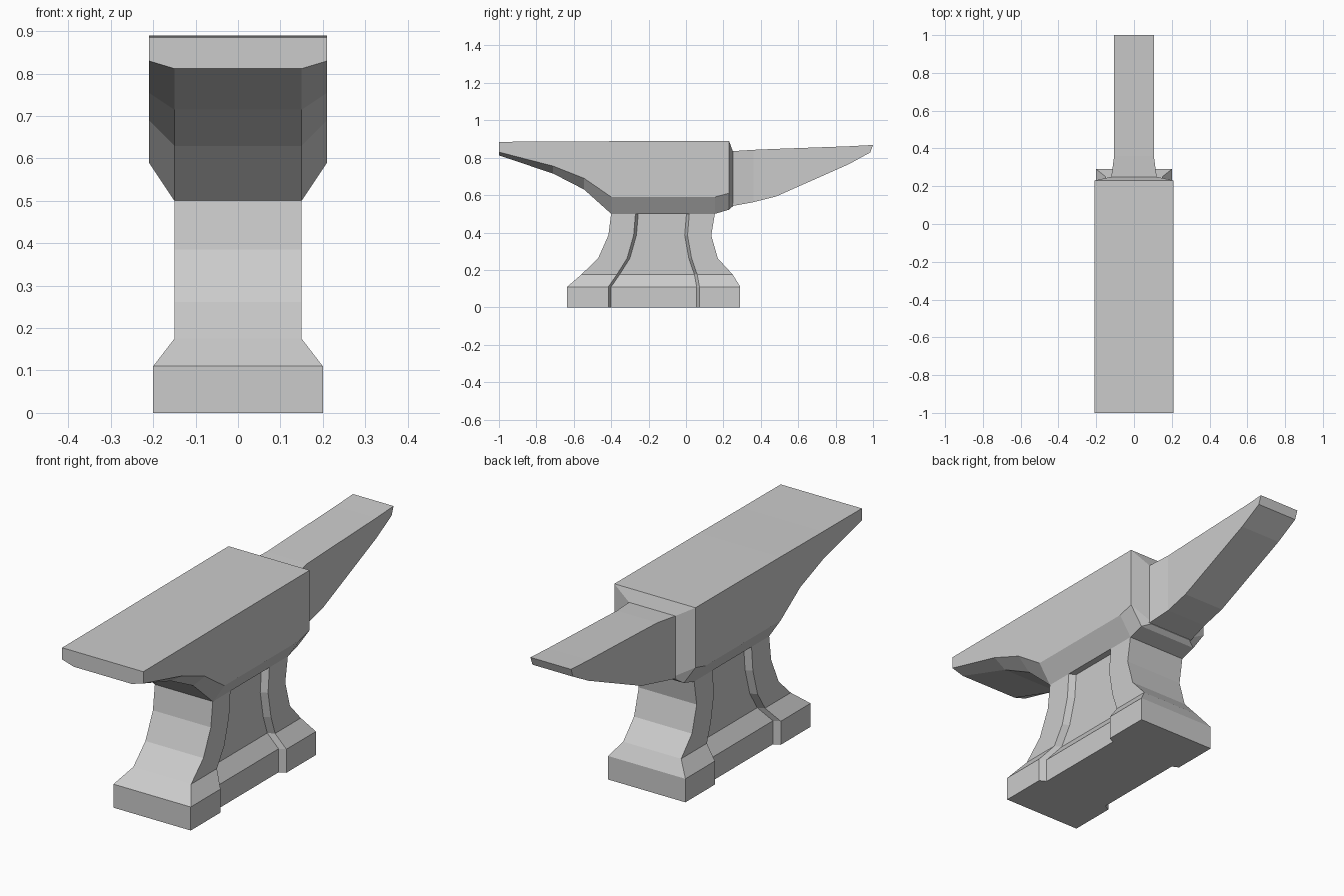
import bpy, bmesh


def loft(name, rings):
    """Skin a list of equal-length closed rings into a capped, flat-shaded object."""
    bm = bmesh.new()
    loops = [[bm.verts.new(p) for p in ring] for ring in rings]
    n = len(loops[0])
    for a, b in zip(loops, loops[1:]):
        for i in range(n):
            j = (i + 1) % n
            bm.faces.new((a[i], a[j], b[j], b[i]))
    bm.faces.new(loops[0])
    bm.faces.new(loops[-1])
    bmesh.ops.recalc_face_normals(bm, faces=bm.faces[:])
    mesh = bpy.data.meshes.new(name)
    bm.to_mesh(mesh)
    bm.free()
    obj = bpy.data.objects.new(name, mesh)
    bpy.context.collection.objects.link(obj)
    return obj


def mirrored(half):
    """Close a right-hand half outline with its reflection in x."""
    return half + [(-x, y, z) for x, y, z in reversed(half)]


# Face block and heel: (y, top z, half width, side bottom z, bottom half width, bottom z)
body = [
    (-1.00, 0.885, 0.21, 0.83, 0.15, 0.812),
    (-0.71, 0.886, 0.21, 0.755, 0.15, 0.715),
    (-0.545, 0.887, 0.21, 0.69, 0.15, 0.63),
    (-0.40, 0.888, 0.21, 0.59, 0.15, 0.50),
    (0.155, 0.89, 0.21, 0.59, 0.15, 0.50),
    (0.23, 0.89, 0.21, 0.61, 0.15, 0.522),
    (0.25, 0.835, 0.12, 0.555, 0.11, 0.54),
]
loft("anvil_body", [mirrored([(w, y, t), (w, y, s), (b, y, u)])
                    for y, t, w, s, b, u in body])

# Horn: (half width, top y, top z, bottom y, bottom z)
horn = [
    (0.12, 0.22, 0.832, 0.22, 0.545),
    (0.12, 0.25, 0.835, 0.25, 0.542),
    (0.105, 0.36, 0.842, 0.36, 0.562),
    (0.105, 0.48, 0.847, 0.48, 0.592),
    (0.105, 0.87, 0.861, 0.87, 0.765),
    (0.105, 1.00, 0.868, 0.985, 0.828),
]
loft("anvil_horn", [mirrored([(w, ty, tz), (w, by, bz)])
                    for w, ty, tz, by, bz in horn])

# Waist and foot: (z, half width, front y, front seam y, back seam y, back y)
foot = [
    (0.00, 0.20, -0.635, -0.415, 0.072, 0.29),
    (0.11, 0.20, -0.635, -0.415, 0.072, 0.29),
    (0.175, 0.15, -0.56, -0.37, 0.06, 0.25),
    (0.262, 0.15, -0.47, -0.315, 0.03, 0.17),
    (0.385, 0.15, -0.415, -0.28, 0.008, 0.135),
    (0.505, 0.15, -0.40, -0.27, 0.018, 0.155),
]
INSET, SLANT = 0.03, 0.015
loft("anvil_base", [mirrored([(w, f, z), (w, s, z), (w - INSET, s + SLANT, z),
                              (w - INSET, t - SLANT, z), (w, t, z), (w, b, z)])
                    for z, w, f, s, t, b in foot])
